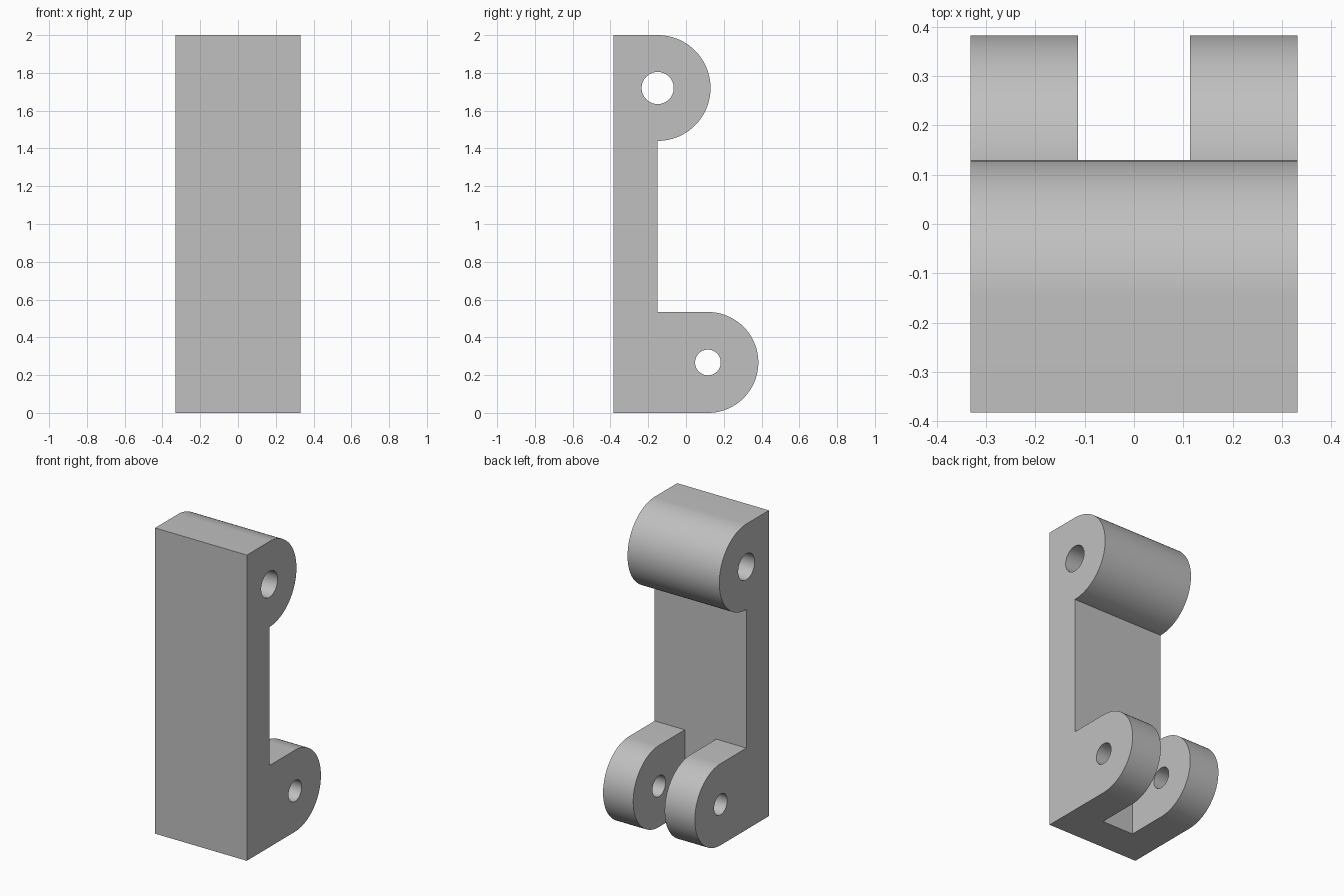
import bpy, bmesh
from math import sin, cos, pi
from mathutils import Matrix

cube = bpy.data.objects.get("Cube")
if cube:
    bpy.data.objects.remove(cube, do_unlink=True)

grey = bpy.data.materials.new("plain grey")
grey.use_nodes = True
colour = (0.527, 0.527, 0.527, 1)
grey.diffuse_color = colour
grey.node_tree.nodes["Principled BSDF"].inputs["Base Color"].default_value = colour

HALF_WIDTH, HALF_DEPTH = 0.332, 0.383
SLOT = 0.114                      # half width of the gap between the lugs
PLATE_BACK = -0.15
KNUCKLE = (PLATE_BACK, 1.72, 0.28)  # centre y, centre z, radius
LUG = (0.116, 0.267, 0.267)


def arc(y, z, r, steps=48):
    """Half circle bulging to the back, from bottom to top."""
    return [(y + r * cos(a), z + r * sin(a))
            for a in (pi * i / steps - pi / 2 for i in range(steps + 1))]


def finish(name, bm):
    bmesh.ops.recalc_face_normals(bm, faces=bm.faces)
    mesh = bpy.data.meshes.new(name)
    bm.to_mesh(mesh)
    bm.free()
    mesh.materials.append(grey)
    obj = bpy.data.objects.new(name, mesh)
    bpy.context.collection.objects.link(obj)
    return obj


def prism(name, outline, half_width):
    """Side outline (y, z) extruded across the width."""
    bm = bmesh.new()
    face = bm.faces.new([bm.verts.new((-half_width, y, z)) for y, z in outline])
    out = bmesh.ops.extrude_face_region(bm, geom=[face])["geom"]
    verts = [v for v in out if isinstance(v, bmesh.types.BMVert)]
    bmesh.ops.translate(bm, verts=verts, vec=(2 * half_width, 0, 0))
    return finish(name, bm)


def pin(name, y, z, r):
    bm = bmesh.new()
    bmesh.ops.create_cone(bm, cap_ends=True, segments=64, radius1=r, radius2=r, depth=1,
                          matrix=Matrix.Translation((0, y, z)) @ Matrix.Rotation(pi / 2, 4, 'Y'))
    return finish(name, bm)


# Whole side outline: plate, lower lug and upper knuckle
outline = [(-HALF_DEPTH, 0)] + arc(*LUG) + [(PLATE_BACK, 2 * LUG[2])]
outline += arc(*KNUCKLE) + [(-HALF_DEPTH, 2)]
bracket = prism("hinge_bracket", outline, HALF_WIDTH)

# Slot that splits the lower lug in two, and the two pin holes
slot_outline = [(PLATE_BACK, -0.1), (0.5, -0.1), (0.5, 0.7), (PLATE_BACK, 0.7)]
cutters = [prism("slot_cutter", slot_outline, SLOT),
           pin("knuckle_hole_cutter", KNUCKLE[0], KNUCKLE[1], 0.085),
           pin("lug_hole_cutter", LUG[0], LUG[1], 0.068)]

bpy.ops.object.select_all(action='DESELECT')
bracket.select_set(True)
bpy.context.view_layer.objects.active = bracket
for cutter in cutters:
    cutter.hide_render = True
    cut = bracket.modifiers.new(cutter.name, 'BOOLEAN')
    cut.operation, cut.solver, cut.object = 'DIFFERENCE', 'EXACT', cutter
    bpy.ops.object.modifier_apply(modifier=cut.name)
    bpy.data.objects.remove(cutter, do_unlink=True)

bpy.ops.object.shade_smooth_by_angle(angle=pi / 6)
